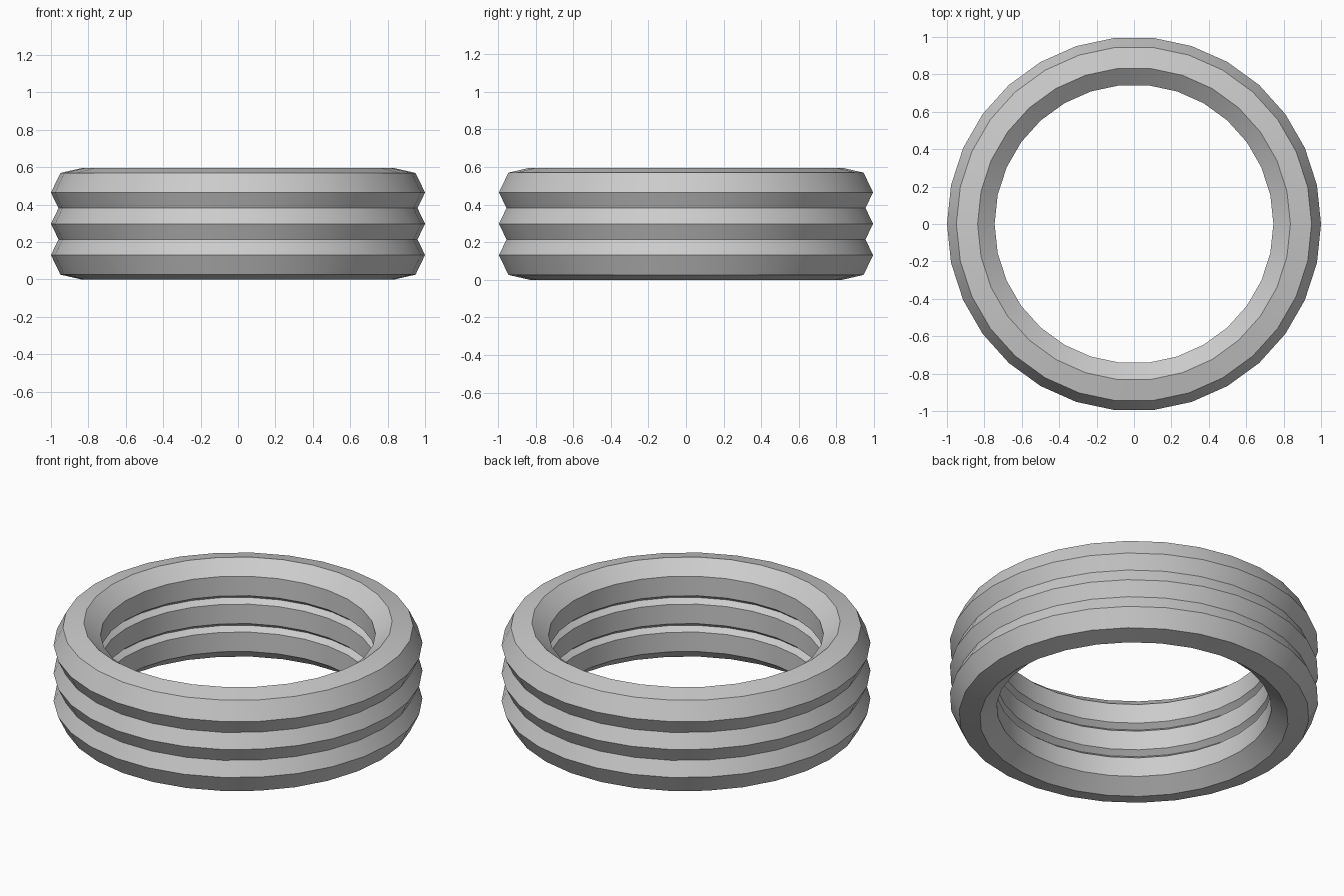
import bpy
import math

# Remove the default object
cube = bpy.data.objects.get("Cube")
if cube:
    bpy.data.objects.remove(cube, do_unlink=True)

TUBE_RADIUS = 0.134
RING_RADIUS = 1.0 - TUBE_RADIUS
TUBE_SIDES = 7
SPACING = 0.167

# Single grey material
color = (0.6, 0.6, 0.6, 1.0)
grey = bpy.data.materials.new("plain grey")
grey.use_nodes = True
grey.diffuse_color = color
for node in grey.node_tree.nodes:
    if node.type == "BSDF_PRINCIPLED":
        node.inputs["Base Color"].default_value = color

# Height of the lowest ring's centre, so its heptagon section rests on the floor
base = TUBE_RADIUS * math.sin(4 * math.pi / TUBE_SIDES)

# Three overlapping stacked rings with seven-sided sections
for i, name in enumerate(("lower_ring", "middle_ring", "upper_ring")):
    bpy.ops.mesh.primitive_torus_add(
        major_segments=30, minor_segments=TUBE_SIDES,
        major_radius=RING_RADIUS, minor_radius=TUBE_RADIUS,
        location=(0, 0, base + i * SPACING))
    ring = bpy.context.object
    ring.name = name
    ring.data.materials.append(grey)
    bpy.ops.object.shade_smooth_by_angle(angle=math.radians(30))
